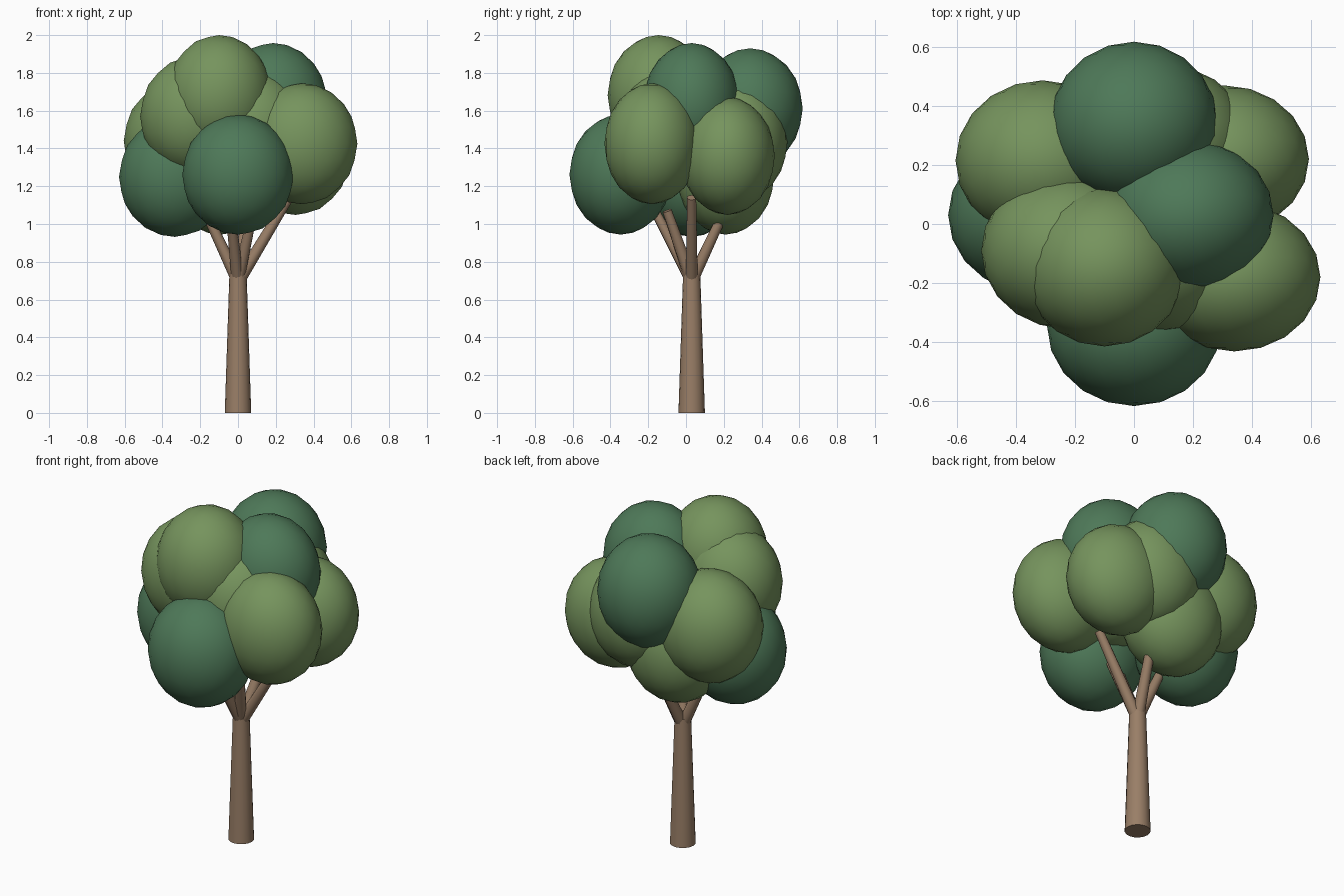
import bpy
import math
from mathutils import Vector

if "Cube" in bpy.data.objects:
    bpy.data.objects.remove(bpy.data.objects["Cube"])


def material(name, rgb):
    m = bpy.data.materials.new(name)
    m.diffuse_color = (*rgb, 1)
    m.use_nodes = True
    m.node_tree.nodes["Principled BSDF"].inputs["Base Color"].default_value = m.diffuse_color
    return m


bark = material("bark_brown", (0.32, 0.21, 0.135))
dark = material("dark_leaf_green", (0.076, 0.19, 0.098))
light = material("light_leaf_green", (0.18, 0.295, 0.11))


def finish(name, mat):
    ob = bpy.context.object
    ob.name = name
    ob.data.materials.append(mat)
    bpy.ops.object.shade_smooth_by_angle(angle=math.radians(50))


def limb(name, start, end, r1, r2, sides):
    """Tapered cylinder between two points."""
    a, b = Vector(start), Vector(end)
    d = b - a
    bpy.ops.mesh.primitive_cone_add(
        vertices=sides, radius1=r1, radius2=r2, depth=d.length,
        location=(a + b) / 2, rotation=d.to_track_quat('Z', 'Y').to_euler())
    finish(name, bark)


def leaf_clump(name, centre, radii, mat):
    bpy.ops.mesh.primitive_ico_sphere_add(subdivisions=3, radius=1, location=centre)
    bpy.context.object.scale = radii
    bpy.ops.object.transform_apply(location=False, rotation=False, scale=True)
    finish(name, mat)


# Trunk
limb("trunk", (0, 0.03, 0), (0, 0.03, 0.75), 0.07, 0.045, 16)

# Branches fanning out from the trunk top into the crown
tips = [(-0.17, 0.03, 1.06), (0.27, 0.03, 1.14), (0.08, -0.10, 1.07),
        (-0.04, -0.16, 1.06), (0.05, 0.21, 1.08)]
for i, tip in enumerate(tips):
    limb(f"branch_{i + 1}", (tip[0] * 0.06, 0.03 + (tip[1] - 0.03) * 0.06, 0.72),
         tip, 0.033, 0.025, 10)

# Leaf clumps: centre, radii, colour
clumps = [
    ("front_clump", (0, -0.345, 1.262), (0.295, 0.272, 0.318), dark),
    ("left_clump", (-0.335, 0.03, 1.25), (0.295, 0.265, 0.318), dark),
    ("upper_right_clump", (0.185, 0.03, 1.64), (0.288, 0.255, 0.318), dark),
    ("back_clump", (0, 0.34, 1.612), (0.285, 0.278, 0.318), dark),
    ("back_left_clump", (-0.31, 0.215, 1.44), (0.295, 0.272, 0.318), light),
    ("top_clump", (-0.10, -0.145, 1.682), (0.278, 0.27, 0.318), light),
    ("upper_left_clump", (-0.23, -0.09, 1.57), (0.288, 0.265, 0.318), light),
    ("right_front_clump", (0.34, -0.18, 1.425), (0.292, 0.252, 0.32), light),
    ("right_back_clump", (0.305, 0.22, 1.36), (0.288, 0.25, 0.312), light),
    ("back_middle_clump", (0.11, 0.28, 1.44), (0.28, 0.258, 0.318), light),
    ("lower_back_clump", (-0.09, 0.21, 1.26), (0.288, 0.258, 0.316), light),
    ("centre_clump", (0.08, -0.10, 1.50), (0.285, 0.265, 0.318), light),
]
for clump in clumps:
    leaf_clump(*clump)
